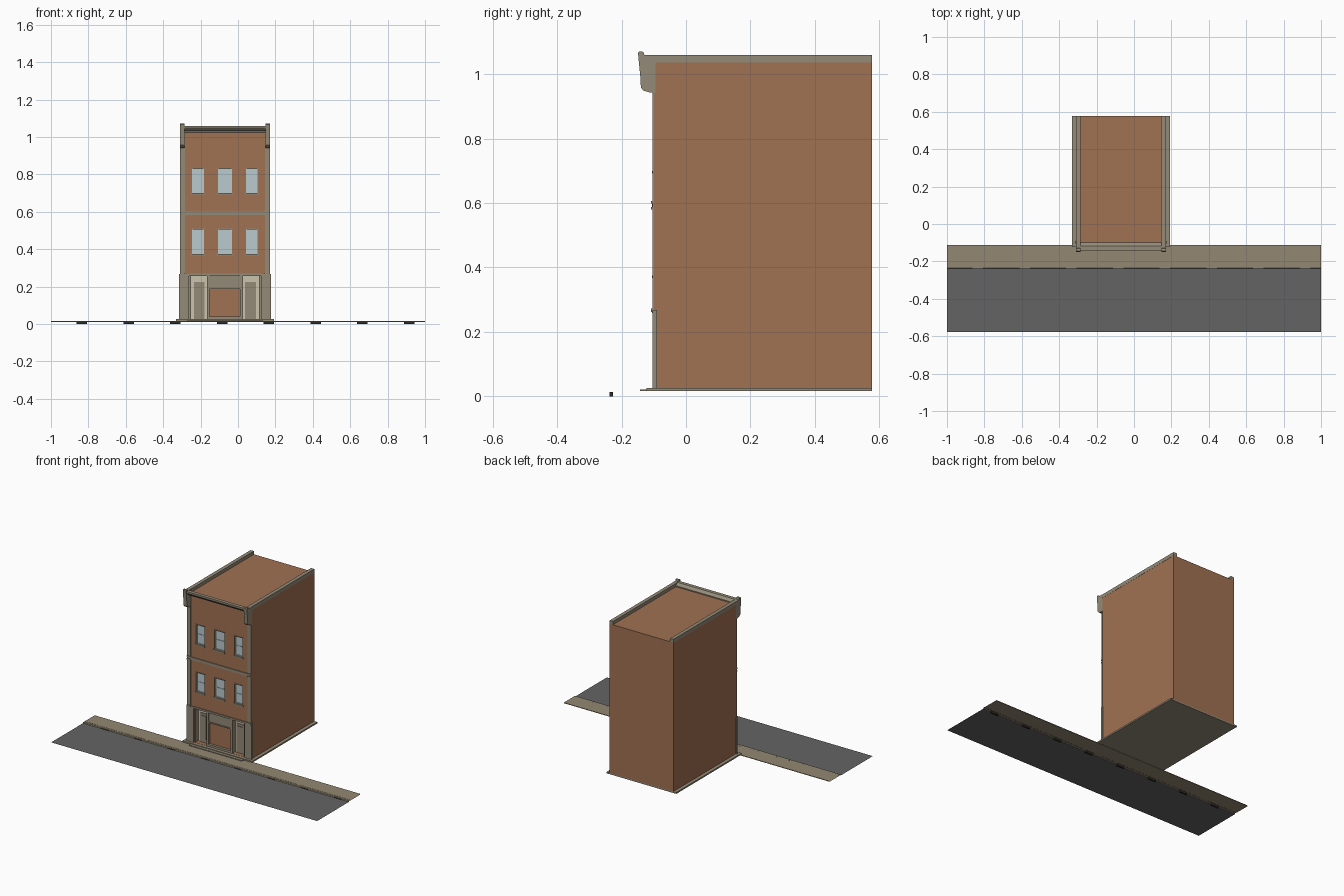
import bpy, bmesh

if "Cube" in bpy.data.objects:
    bpy.data.objects.remove(bpy.data.objects["Cube"])

CX = -0.07            # centre line of the building
HW = 0.239            # half width of the building


def mat(name, r, g, b):
    m = bpy.data.materials.new(name)
    m.diffuse_color = (r, g, b, 1)
    m.use_nodes = True
    m.node_tree.nodes["Principled BSDF"].inputs["Base Color"].default_value = m.diffuse_color
    return m


BRICK = mat("brick", 0.352, 0.164, 0.084)
STONE = mat("stone", 0.296, 0.258, 0.188)
CREAM = mat("cream_paint", 0.60, 0.56, 0.42)
GLASS = mat("window_glass", 0.50, 0.60, 0.62)
ROAD = mat("asphalt", 0.127, 0.127, 0.127)
PAVE = mat("pavement", 0.29, 0.245, 0.17)
DARK = mat("drain_dark", 0.03, 0.026, 0.02)


def finish(name, bm, m):
    bmesh.ops.recalc_face_normals(bm, faces=bm.faces)
    me = bpy.data.meshes.new(name)
    bm.to_mesh(me)
    bm.free()
    me.materials.append(m)
    ob = bpy.data.objects.new(name, me)
    bpy.context.collection.objects.link(ob)
    return ob


def boxes(name, m, *bounds):
    """One object made of boxes given as (x0, x1, y0, y1, z0, z1)."""
    bm = bmesh.new()
    for x0, x1, y0, y1, z0, z1 in bounds:
        vs = bmesh.ops.create_cube(bm, size=1)["verts"]
        for v in vs:
            v.co = (x0 if v.co.x < 0 else x1, y0 if v.co.y < 0 else y1,
                    z0 if v.co.z < 0 else z1)
    return finish(name, bm, m)


def both(*bounds):
    """Mirror boxes (offsets from the centre line) to both sides."""
    out = []
    for a, b, *r in bounds:
        out += [(CX + a, CX + b, *r), (CX - b, CX - a, *r)]
    return out


def extrude_x(name, m, profile, spans, closed=True):
    """Sweep a (y, z) profile along x for each span."""
    bm = bmesh.new()
    for x0, x1 in spans:
        a = [bm.verts.new((x0, y, z)) for y, z in profile]
        b = [bm.verts.new((x1, y, z)) for y, z in profile]
        n = len(profile)
        for i in range(n if closed else n - 1):
            j = (i + 1) % n
            bm.faces.new((a[i], a[j], b[j], b[i]))
        if closed:
            bm.faces.new(a)
            bm.faces.new(b[::-1])
    ob = finish(name, bm, m)
    if not closed and ob.data.polygons[0].normal.z < 0:
        ob.data.flip_normals()
    return ob


# Street: road sheet, paving slabs with joints, curb
extrude_x("road", ROAD, [(-0.235, 0.010), (-0.578, 0.010)], [(-1, 1)], False)
joints = [-1, -0.89, -0.75, -0.53, -0.39, -0.25, -0.03, 0.11, 0.165,
          0.47, 0.61, 0.665, 0.80, 1]
g = 0.002
extrude_x("sidewalk", PAVE,
          [(-0.113, 0.013), (-0.113, 0.017), (-0.221, 0.017), (-0.221, 0.013)],
          [(a + g, b - g) for a, b in zip(joints, joints[1:])], False)
extrude_x("sidewalk_bed", PAVE, [(-0.113, 0.0135), (-0.221, 0.0135)],
          [(-1, 1)], False)
extrude_x("curb", PAVE, [(-0.222, 0.0165), (-0.235, 0.0165), (-0.237, 0.010)],
          [(-1, 1)], False)
boxes("curb_drains", DARK, *[(x - 0.028, x + 0.028, -0.238, -0.226, 0, 0.0135)
                             for x in [-0.835 + 0.25 * i for i in range(8)]])

# Base slab and front step
boxes("base_slab", STONE, (CX - 0.262, CX + 0.262, -0.122, 0.578, 0.016, 0.026),
      (CX - 0.20, CX + 0.20, -0.142, -0.121, 0.016, 0.022))

# Brick body with window and shopfront recesses
body = boxes("brick_body", BRICK, (CX - HW, CX + HW, -0.1, 0.578, 0.025, 1.038))
windows = [(CX + dx, hw, z0, z1) for z0, z1 in ((0.375, 0.505), (0.70, 0.83))
           for dx, hw in ((-0.144, 0.031), (0, 0.038), (0.144, 0.031))]
holes = [(x - w, x + w, -0.2, -0.085, z0, z1) for x, w, z0, z1 in windows]
holes.append((CX - 0.192, CX + 0.192, -0.2, -0.055, 0.027, 0.262))
cutter = boxes("recess_cutter", BRICK, *holes)
cutter.hide_render = True
mod = body.modifiers.new("recesses", "BOOLEAN")
mod.object = cutter
mod.operation = "DIFFERENCE"
mod.solver = "EXACT"
bpy.context.view_layer.objects.active = body
bpy.ops.object.modifier_apply(modifier=mod.name)
bpy.data.objects.remove(cutter)

# Windows: panes, frames with sash bar, sills and lintels
t = 0.004
panes, frames, sills = [], [], []
for x, w, z0, z1 in windows:
    zm = (z0 + z1) / 2
    panes.append((x - w, x + w, -0.09, -0.084, z0, z1))
    for s in (-1, 1):
        e = sorted((x + s * w, x + s * (w - t)))
        frames.append((*e, -0.094, -0.085, z0, z1))
    for z in (z0, zm - t / 2, z1 - t):
        frames.append((x - w, x + w, -0.093, -0.085, z, z + t))
    sills.append((x - w - 0.006, x + w + 0.006, -0.106, -0.085, z0 - 0.008, z0))
    sills.append((x - w - 0.003, x + w + 0.003, -0.102, -0.085, z1, z1 + 0.005))
boxes("window_panes", GLASS, *panes)
boxes("window_frames", GLASS, *frames)
boxes("window_sills", STONE, *sills)

# Facade corner pilasters with capitals, and the floor band
boxes("corner_pilasters", STONE,
      *both((0.214, HW + 0.001, -0.104, -0.099, 0.26, 1.03),
            (0.213, HW + 0.002, -0.108, -0.099, 0.580, 0.588),
            (0.213, HW + 0.002, -0.108, -0.099, 0.598, 0.606),
            (0.213, HW + 0.002, -0.109, -0.099, 0.262, 0.272)))
boxes("floor_band", STONE, (CX - 0.214, CX + 0.214, -0.105, -0.099, 0.583, 0.602))

# Side parapets
boxes("side_parapets", STONE, *both((0.215, HW + 0.001, -0.1, 0.578, 1.036, 1.06)))

# Cornice beam and end brackets
extrude_x("cornice", STONE,
          [(-0.099, 1.022), (-0.112, 1.022), (-0.118, 1.034), (-0.136, 1.04),
           (-0.142, 1.048), (-0.142, 1.06), (-0.118, 1.06), (-0.099, 1.045)],
          [(CX - 0.22, CX + 0.22)])
bracket = [(-0.095, 0.942), (-0.112, 0.943), (-0.132, 0.949), (-0.140, 0.958),
           (-0.142, 0.995), (-0.147, 1.045), (-0.149, 1.066), (-0.144, 1.071),
           (-0.132, 1.069), (-0.129, 1.06), (-0.095, 1.06)]
extrude_x("cornice_brackets", STONE, bracket,
          [(CX - HW - 0.002, CX - 0.216), (CX + 0.216, CX + HW + 0.002)])

# Shopfront piers, lintel and base sill
boxes("shopfront_piers", STONE,
      *both((0.192, 0.246, -0.104, -0.09, 0.025, 0.268)))
boxes("shopfront_lintel", STONE, (CX - 0.192, CX + 0.192, -0.106, -0.09, 0.258, 0.27))

# Central display bay: upper panel, brick infill, posts and sill
boxes("bay_infill", BRICK, (CX - 0.09, CX + 0.09, -0.083, -0.055, 0.03, 0.20))
boxes("bay_frame", STONE,
      (CX - 0.09, CX + 0.09, -0.096, -0.056, 0.193, 0.26),
      (CX - 0.09, CX + 0.09, -0.1, -0.056, 0.187, 0.195),
      (CX - 0.09, CX + 0.09, -0.1, -0.056, 0.026, 0.04),
      *both((0.082, 0.097, -0.1, -0.056, 0.026, 0.26)))

# Side doors: cream surround, stone door leaf with raised panel
boxes("door_surrounds", CREAM,
      *both((0.097, 0.182, -0.066, -0.054, 0.026, 0.26)))
boxes("door_leaves", STONE,
      *both((0.108, 0.165, -0.071, -0.060, 0.026, 0.225),
            (0.182, 0.193, -0.094, -0.054, 0.026, 0.26)))
boxes("door_panels", STONE,
      *both((0.118, 0.155, -0.075, -0.065, 0.05, 0.21)))
